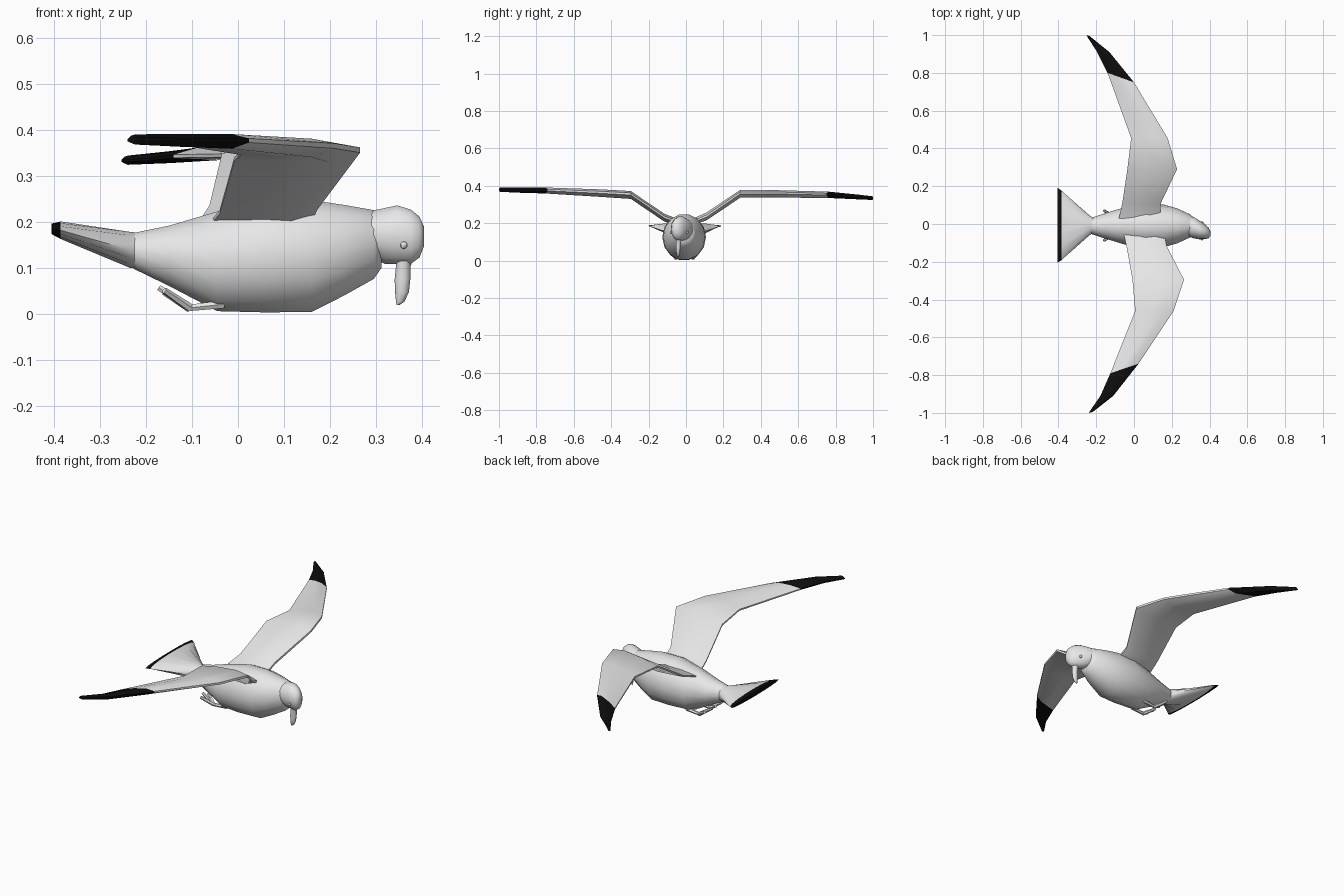
import bpy, math
from mathutils import Vector

if "Cube" in bpy.data.objects:
    bpy.data.objects.remove(bpy.data.objects["Cube"])


def material(name, rgb):
    m = bpy.data.materials.new(name)
    m.diffuse_color = (*rgb, 1)
    m.use_nodes = True
    m.node_tree.nodes["Principled BSDF"].inputs["Base Color"].default_value = m.diffuse_color
    return m


WHITE = material("white_plumage", (0.8, 0.8, 0.8))
BLACK = material("black_tips", (0.004, 0.004, 0.004))


def loft(name, rings, black_from=None, angle=35):
    """Skin a list of closed rings; spans from black_from onwards are black."""
    n = len(rings[0])
    verts = [p for r in rings for p in r]
    faces, mats = [tuple(range(n))[::-1]], [0]
    for i in range(len(rings) - 1):
        for j in range(n):
            k = (j + 1) % n
            faces.append((i * n + j, i * n + k, i * n + n + k, i * n + n + j))
            mats.append(int(black_from is not None and i >= black_from))
    faces.append(tuple(range(len(verts) - n, len(verts))))
    mats.append(int(black_from is not None))
    me = bpy.data.meshes.new(name)
    me.from_pydata(verts, [], faces)
    me.materials.append(WHITE)
    if black_from is not None:
        me.materials.append(BLACK)
    for p, m in zip(me.polygons, mats):
        p.material_index = m
    ob = bpy.data.objects.new(name, me)
    bpy.context.collection.objects.link(ob)
    bpy.ops.object.select_all(action='DESELECT')
    ob.select_set(True)
    bpy.context.view_layer.objects.active = ob
    # consistent outward normals
    bpy.ops.object.mode_set(mode='EDIT')
    bpy.ops.mesh.select_all(action='SELECT')
    bpy.ops.mesh.normals_make_consistent(inside=False)
    bpy.ops.object.mode_set(mode='OBJECT')
    bpy.ops.object.shade_smooth_by_angle(angle=math.radians(angle))
    return ob


def oval_x(x, y, half_width, z0, z1, n=14):
    """Oval ring across the x axis between heights z0 and z1."""
    return [(x, y + half_width * math.cos(2 * math.pi * i / n),
             (z0 + z1) / 2 + (z1 - z0) / 2 * math.sin(2 * math.pi * i / n))
            for i in range(n)]


def oval_z(x, y, z, rx, ry, n=10):
    return [(x + rx * math.cos(2 * math.pi * i / n),
             y + ry * math.sin(2 * math.pi * i / n), z) for i in range(n)]


def rod(name, a, b, ra, rb, n=6):
    """Tapered limb from a to b."""
    a, b = Vector(a), Vector(b)
    q = (b - a).to_track_quat('Z', 'Y')
    ring = [Vector((math.cos(2 * math.pi * i / n), math.sin(2 * math.pi * i / n), 0))
            for i in range(n)]
    return loft(name, [[a + q @ (v * ra) for v in ring], [b + q @ (v * rb) for v in ring]])


# Body: x, half width, bottom, top
loft("body", [oval_x(x, -0.01, w, z0, z1) for x, w, z0, z1 in [
    (-0.225, 0.043, 0.097, 0.178), (-0.15, 0.068, 0.06, 0.194),
    (-0.045, 0.1, 0.004, 0.226), (0.06, 0.117, 0.001, 0.25),
    (0.16, 0.112, 0.002, 0.251), (0.23, 0.092, 0.038, 0.24),
    (0.295, 0.062, 0.075, 0.228), (0.312, 0.048, 0.1, 0.215)]], angle=50)

# Fan tail with a dark end band
loft("tail", [oval_x(x, -0.007, w, z0, z1) for x, w, z0, z1 in [
    (-0.215, 0.04, 0.097, 0.178), (-0.235, 0.052, 0.1, 0.18),
    (-0.385, 0.185, 0.163, 0.202), (-0.405, 0.198, 0.174, 0.197)]],
    black_from=2, angle=40)

# Head, turned slightly to one side
loft("head", [oval_x(x, y, w, z0, z1) for x, y, w, z0, z1 in [
    (0.29, -0.012, 0.055, 0.122, 0.226), (0.318, -0.02, 0.056, 0.108, 0.232),
    (0.345, -0.031, 0.05, 0.107, 0.238), (0.375, -0.04, 0.04, 0.108, 0.229),
    (0.394, -0.047, 0.029, 0.122, 0.213), (0.404, -0.05, 0.013, 0.148, 0.19)]], angle=60)

# Hooked beak pointing down
loft("beak", [oval_z(x, y, z, rx, ry) for x, y, z, rx, ry in [
    (0.364, -0.038, 0.135, 0.022, 0.022), (0.359, -0.04, 0.105, 0.016, 0.015),
    (0.357, -0.042, 0.075, 0.017, 0.013), (0.356, -0.042, 0.048, 0.015, 0.011),
    (0.352, -0.042, 0.027, 0.009, 0.007), (0.347, -0.042, 0.02, 0.003, 0.003)]], angle=60)

# Eyes
for side, y in (("right", -0.079), ("left", 0.006)):
    bpy.ops.mesh.primitive_uv_sphere_add(segments=10, ring_count=6, radius=0.008,
                                         location=(0.36, y, 0.15))
    eye = bpy.context.object
    eye.name = side + "_eye"
    eye.data.materials.append(WHITE)
    bpy.ops.object.shade_smooth_by_angle()


# Wings: front edge (x, y, z), rear edge (x, y, z), thickness
def wing(name, s, stations):
    rings = []
    for lead, trail, t in stations:
        a = Vector((lead[0], s * lead[1], lead[2]))
        b = Vector((trail[0], s * trail[1], trail[2]))
        up = Vector((0, 0, t / 2))
        rings.append([a - up * 0.25, a + up * 0.3, a.lerp(b, 0.25) + up,
                      a.lerp(b, 0.65) + up * 0.8, b + up * 0.2, b - up * 0.2,
                      a.lerp(b, 0.65) - up * 0.6, a.lerp(b, 0.25) - up])
    return loft(name, rings, black_from=4, angle=40)


wing("left_wing", 1, [
    ((0.14, 0.03, 0.205), (-0.08, 0.03, 0.205), 0.035),
    ((0.142, 0.11, 0.238), (-0.062, 0.11, 0.232), 0.042),
    ((0.228, 0.29, 0.362), (-0.035, 0.29, 0.345), 0.042),
    ((0.178, 0.455, 0.362), (-0.015, 0.455, 0.345), 0.04),
    ((0.0, 0.75, 0.355), (-0.14, 0.8, 0.343), 0.034),
    ((-0.13, 0.91, 0.343), (-0.195, 0.91, 0.336), 0.026),
    ((-0.235, 0.995, 0.335), (-0.253, 1.0, 0.333), 0.02)])
wing("right_wing", -1, [
    ((0.16, 0.04, 0.205), (-0.058, 0.04, 0.2), 0.035),
    ((0.172, 0.115, 0.232), (-0.04, 0.115, 0.222), 0.042),
    ((0.265, 0.295, 0.356), (-0.008, 0.295, 0.337), 0.042),
    ((0.21, 0.46, 0.365), (0.006, 0.46, 0.35), 0.04),
    ((0.024, 0.74, 0.377), (-0.125, 0.79, 0.37), 0.032),
    ((-0.11, 0.91, 0.379), (-0.178, 0.91, 0.374), 0.028),
    ((-0.218, 0.995, 0.38), (-0.24, 1.0, 0.378), 0.022)])

# Tucked legs and toes
for side, s in (("left", 1), ("right", -1)):
    y = -0.008 + s * 0.045
    rod(side + "_leg", (-0.03, y, 0.022), (-0.105, y, 0.014), 0.01, 0.008)
    for i, (dy, z) in enumerate([(-0.03, 0.048), (0.0, 0.058), (0.035, 0.052)]):
        rod(f"{side}_toe_{i + 1}", (-0.105, y, 0.014),
            (-0.172 + 0.012 * abs(i - 1), y + s * dy, z), 0.01, 0.007)
